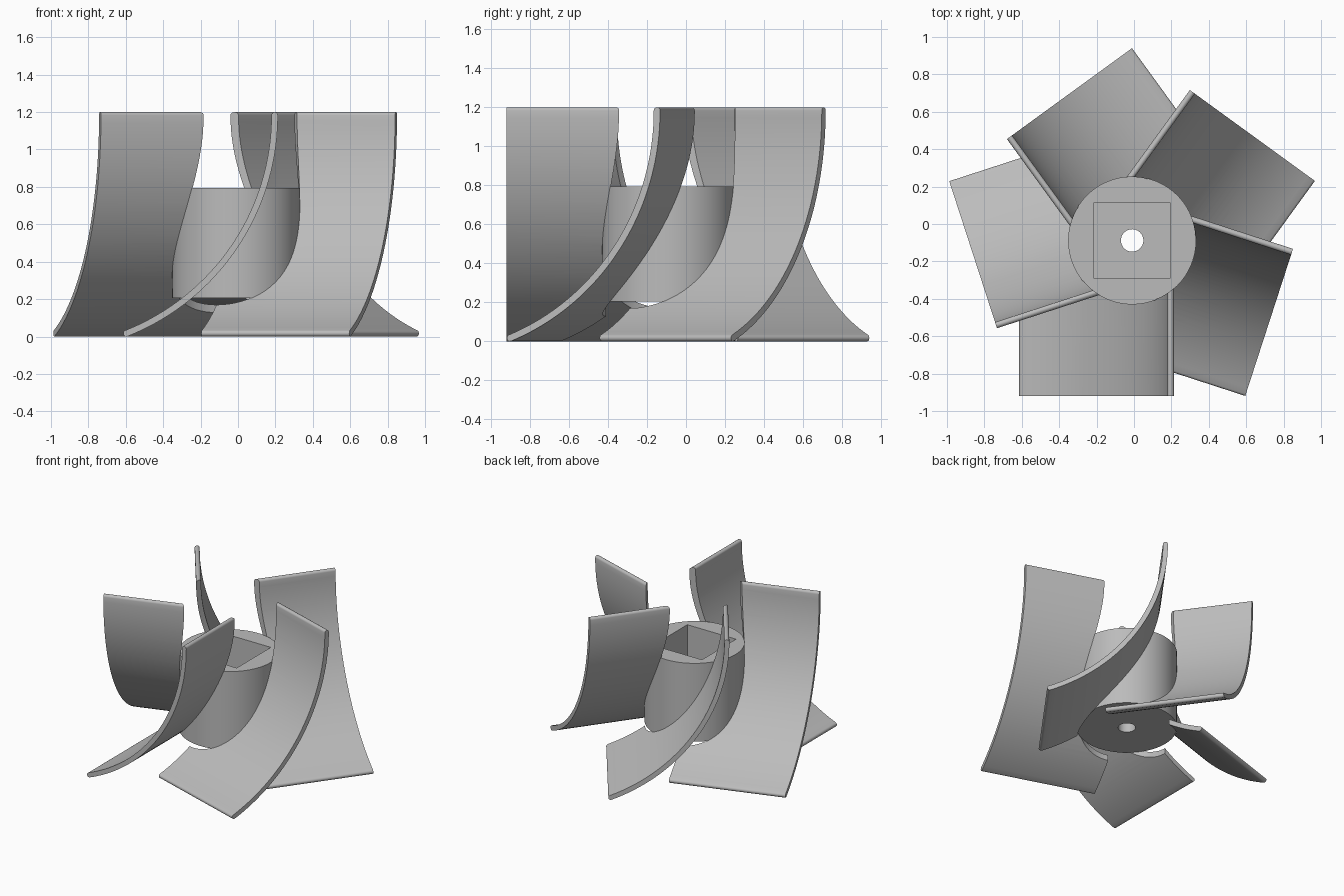
import bpy, bmesh, math
from mathutils import Matrix, Vector

if "Cube" in bpy.data.objects:
    bpy.data.objects.remove(bpy.data.objects["Cube"])

CENTRE = Vector((-0.01, -0.088, 0))
HUB_R, HUB_Z0, HUB_Z1 = 0.342, 0.205, 0.795

grey = bpy.data.materials.new("plain grey")
grey.diffuse_color = (0.5, 0.5, 0.5, 1)
grey.use_nodes = True
grey.node_tree.nodes["Principled BSDF"].inputs["Base Color"].default_value = grey.diffuse_color


def add_object(name, bm):
    bmesh.ops.recalc_face_normals(bm, faces=bm.faces)
    mesh = bpy.data.meshes.new(name)
    bm.to_mesh(mesh)
    bm.free()
    mesh.materials.append(grey)
    ob = bpy.data.objects.new(name, mesh)
    bpy.context.collection.objects.link(ob)
    return ob


def prism(name, points, axis, start, end):
    """Extrude a closed outline: axis 'z' uses (x, y), axis 'y' uses (x, z)."""
    bm = bmesh.new()
    place = (lambda a, b, t: (a, b, t)) if axis == 'z' else (lambda a, b, t: (a, t, b))
    face = bm.faces.new([bm.verts.new(place(a, b, start)) for a, b in points])
    new = bmesh.ops.extrude_face_region(bm, geom=[face])["geom"]
    bmesh.ops.translate(bm, vec=place(0, 0, end - start),
                        verts=[v for v in new if isinstance(v, bmesh.types.BMVert)])
    return add_object(name, bm)


def circle(r, n):
    return [(r * math.cos(2 * math.pi * i / n), r * math.sin(2 * math.pi * i / n)) for i in range(n)]


def cut(ob, cutter):
    mod = ob.modifiers.new("cut", 'BOOLEAN')
    mod.operation, mod.solver, mod.object = 'DIFFERENCE', 'EXACT', cutter
    bpy.context.view_layer.objects.active = ob
    bpy.ops.object.modifier_apply(modifier=mod.name)
    bpy.data.objects.remove(cutter)


def smooth(ob):
    bpy.ops.object.select_all(action='DESELECT')
    ob.select_set(True)
    bpy.context.view_layer.objects.active = ob
    bpy.ops.object.shade_smooth_by_angle(angle=math.radians(30))


# Hub with a square pocket and a round shaft hole
hub = prism("hub", circle(HUB_R, 96), 'z', HUB_Z0, HUB_Z1)
s = 0.203
cut(hub, prism("pocket_cutter", [(-s, -s), (s, -s), (s, s), (-s, s)], 'z', 0.3, 1.0))
cut(hub, prism("hole_cutter", circle(0.06, 48), 'z', 0.0, 1.0))
hub.location = CENTRE
smooth(hub)

# Blade outline: a curved strip with rounded ends
R, T = 1.254, 0.017
TOP_X, TOP_Z = 0.206, 1.2 - T
A0, A1 = 0.0, -math.asin((TOP_Z - T) / R)
CX = TOP_X - R


def arc_point(a, r):
    return (CX + r * math.cos(a), TOP_Z + r * math.sin(a))


def end_cap(a, first, n=8):
    cx, cz = arc_point(a, R)
    return [(cx + T * math.cos(first + math.pi * i / n), cz + T * math.sin(first + math.pi * i / n))
            for i in range(1, n)]


N = 40
angles = [A1 + (A0 - A1) * i / N for i in range(N + 1)]
outline = [arc_point(a, R + T) for a in angles]
outline += end_cap(A0, A0)
outline += [arc_point(a, R - T) for a in reversed(angles)]
outline += end_cap(A1, A1 + math.pi)

# Blade trimmed to the hub's cylinder, then repeated around the hub
blade = prism("blade_1", outline, 'y', -0.832, 0.0)
cut(blade, prism("trim_cutter", circle(HUB_R - 0.003, 96), 'z', -0.5, 1.7))
smooth(blade)
for k in range(5):
    ob = blade if k == 0 else bpy.data.objects.new(f"blade_{k + 1}", blade.data)
    if k:
        bpy.context.collection.objects.link(ob)
    ob.matrix_world = Matrix.Translation(CENTRE) @ Matrix.Rotation(math.radians(72 * k), 4, 'Z')
